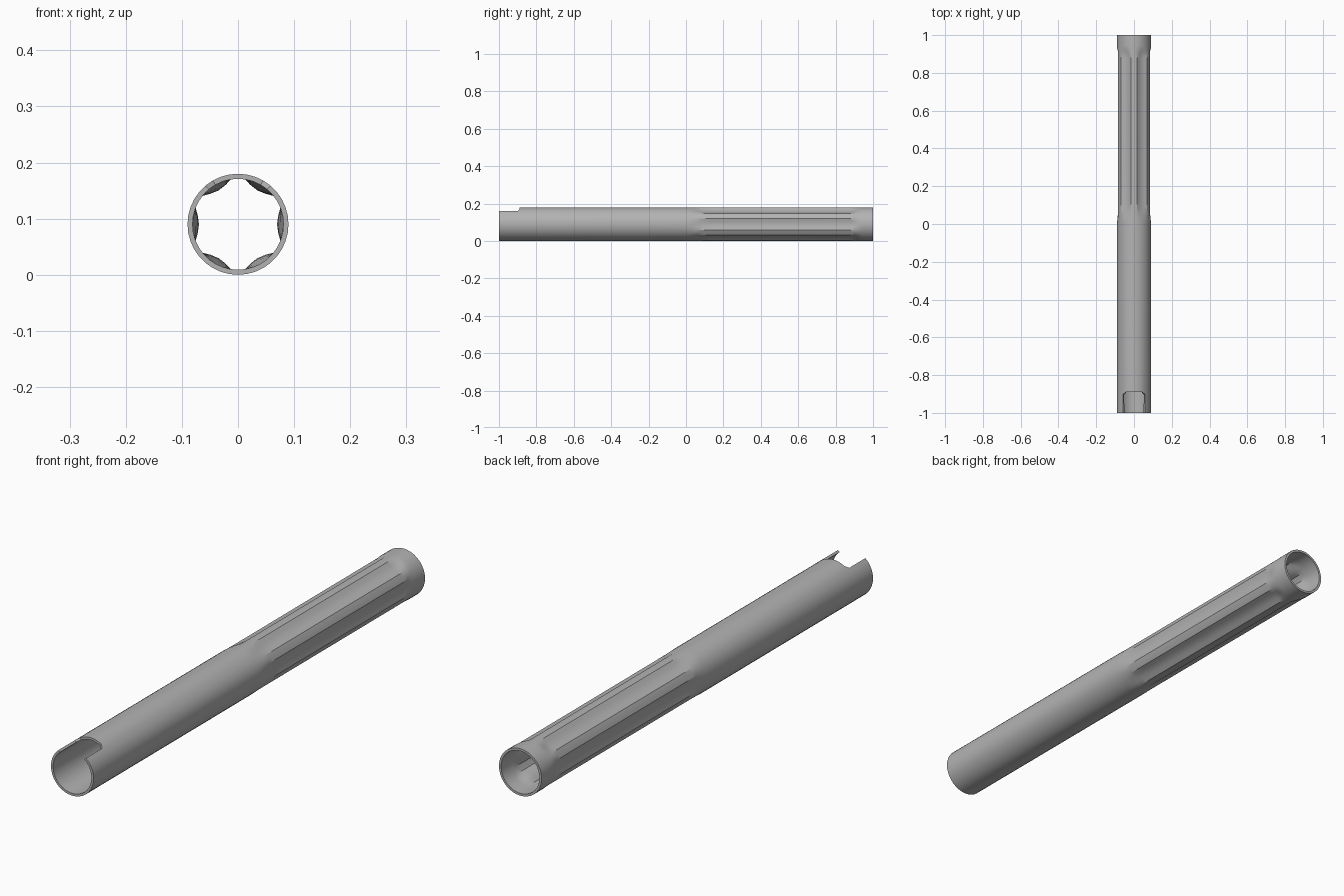
import bpy, bmesh, math

if "Cube" in bpy.data.objects:
    bpy.data.objects.remove(bpy.data.objects["Cube"], do_unlink=True)

SEGMENTS = 36
RADIUS = 0.09
WALL = 0.009
FLUTE_DEPTH = 0.0115

# Stations along the tube: (y, share of full flute depth)
stations = [(-1, 0), (-0.89, 0), (0, 0), (0.03, 0.18), (0.06, 0.55), (0.09, 0.85),
            (0.13, 1), (0.88, 1), (0.9, 0.85), (0.915, 0.45), (0.93, 0.1), (0.945, 0), (1, 0)]


def flute_profile(angle):
    """Depth share across one of six flutes, zero on the lands between them."""
    offset = abs((angle + 30) % 60 - 30)
    return math.cos(math.radians(offset * 4.5)) if offset < 20 else 0


# Fluted tube skin
bm = bmesh.new()
rings = []
for y, depth in stations:
    ring = []
    for i in range(SEGMENTS):
        angle = i * 360 / SEGMENTS
        r = RADIUS - FLUTE_DEPTH * depth * flute_profile(angle)
        a = math.radians(angle)
        ring.append(bm.verts.new((r * math.cos(a), y, RADIUS + r * math.sin(a))))
    rings.append(ring)

# Softened corners of the end notch
for i in (5, 13):
    rings[1][i].co.y -= 0.012

# Faces, leaving the notch open at the top of the front end
for k in range(len(rings) - 1):
    for i in range(SEGMENTS):
        if k == 0 and 5 <= i < 13:
            continue
        j = (i + 1) % SEGMENTS
        bm.faces.new((rings[k][i], rings[k + 1][i], rings[k + 1][j], rings[k][j]))

mesh = bpy.data.meshes.new("fluted_tube")
bm.to_mesh(mesh)
bm.free()
tube = bpy.data.objects.new("fluted_tube", mesh)
bpy.context.collection.objects.link(tube)

# Wall thickness, inwards
solid = tube.modifiers.new("wall", "SOLIDIFY")
solid.thickness = WALL
solid.offset = -1
bpy.context.view_layer.objects.active = tube
tube.select_set(True)
bpy.ops.object.modifier_apply(modifier=solid.name)
bpy.ops.object.shade_smooth_by_angle(angle=math.radians(30))

# Plain grey metal
grey = bpy.data.materials.new("grey_metal")
grey.use_nodes = True
colour = (0.45, 0.45, 0.45, 1)
grey.diffuse_color = colour
grey.node_tree.nodes["Principled BSDF"].inputs["Base Color"].default_value = colour
tube.data.materials.append(grey)
